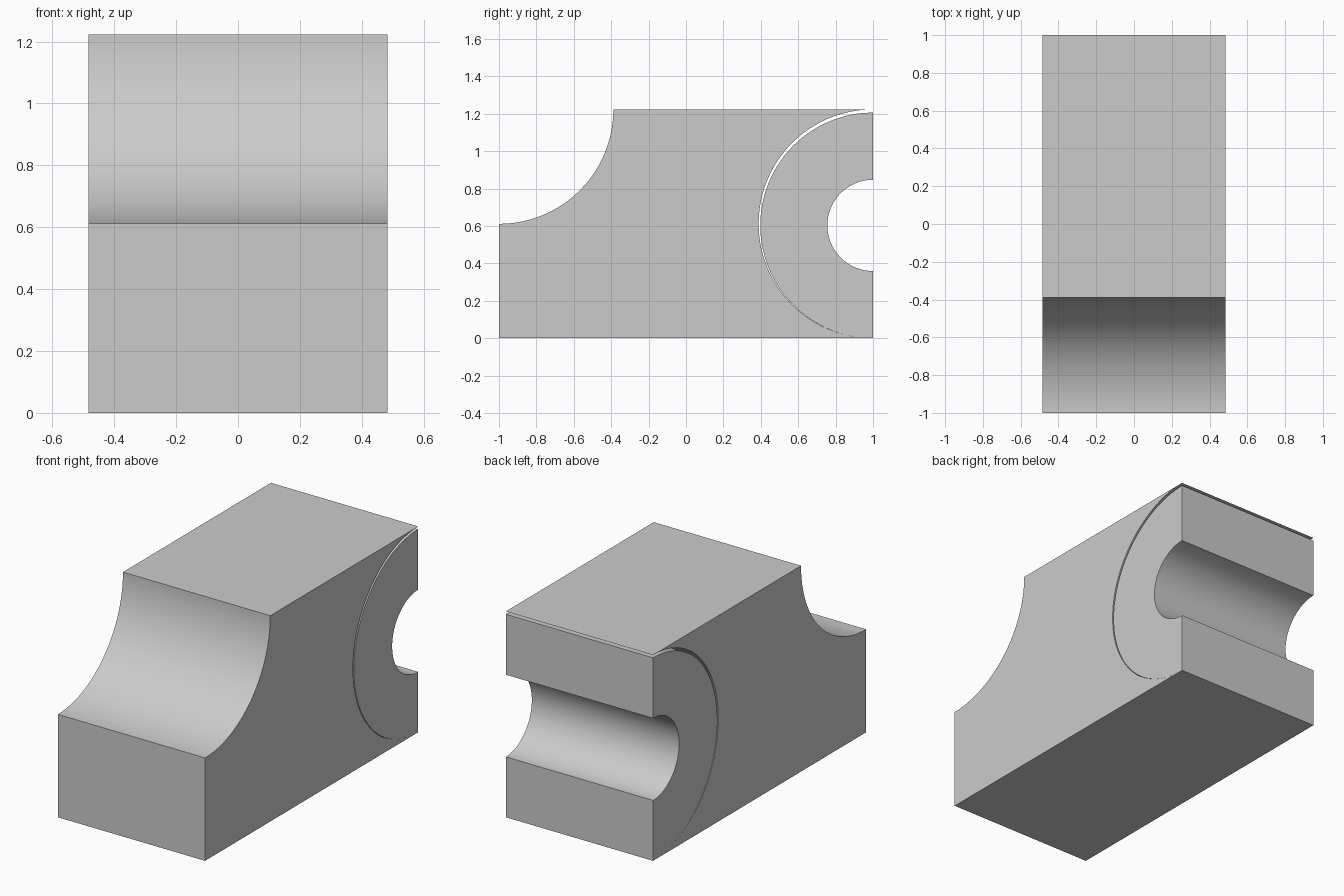
import bpy, bmesh
from math import sin, cos, radians

if "Cube" in bpy.data.objects:
    bpy.data.objects.remove(bpy.data.objects["Cube"])

HALF_W = 0.484
H = 1.223
R = H / 2          # radius of both large curves in the block
RING_R = 0.603     # half ring outer radius, slightly loose in its seat
HOLE_R = 0.244


def arc(cy, cz, r, a0, a1, n):
    """Points (y, z) on an arc, angles in degrees."""
    angles = [radians(a0 + (a1 - a0) * i / n) for i in range(n + 1)]
    return [(cy + r * cos(a), cz + r * sin(a)) for a in angles]


def extrude_profile(name, profile):
    """Extrude a closed y-z profile across the full width in x."""
    bm = bmesh.new()
    left = [bm.verts.new((-HALF_W, y, z)) for y, z in profile]
    right = [bm.verts.new((HALF_W, y, z)) for y, z in profile]
    n = len(profile)
    bm.faces.new(left)
    bm.faces.new(right[::-1])
    for i in range(n):
        j = (i + 1) % n
        bm.faces.new((left[i], right[i], right[j], left[j]))
    bmesh.ops.recalc_face_normals(bm, faces=bm.faces)
    mesh = bpy.data.meshes.new(name)
    bm.to_mesh(mesh)
    bm.free()
    obj = bpy.data.objects.new(name, mesh)
    bpy.context.collection.objects.link(obj)
    bpy.ops.object.select_all(action='DESELECT')
    obj.select_set(True)
    bpy.context.view_layer.objects.active = obj
    bpy.ops.object.shade_smooth_by_angle(angle=radians(30))
    return obj


# Block: concave quarter curve at the front, half-round seat at the back
block = [(-1, 0)]
block += arc(1, R, R, 270, 90, 96)
block += arc(-1, H, R, 0, -90, 48)
extrude_profile("block", block)

# Half ring resting in the seat
ring = arc(1, RING_R, RING_R, 270, 90, 96)
ring += arc(1, RING_R, HOLE_R, 90, 270, 96)
extrude_profile("half_ring", ring)
